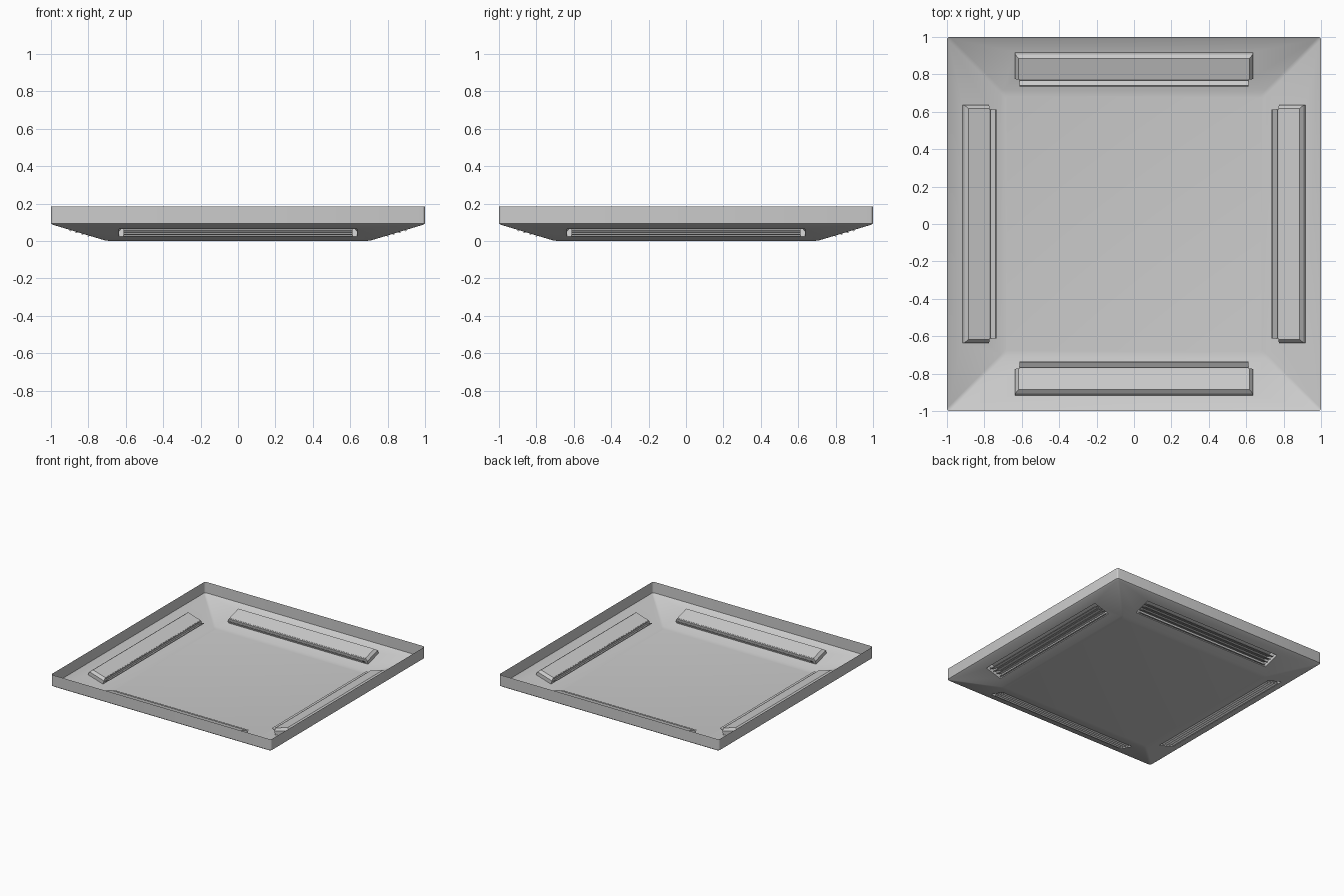
import bpy, bmesh, math
from mathutils import Vector, Matrix

cube = bpy.data.objects.get("Cube")
if cube:
    bpy.data.objects.remove(cube, do_unlink=True)

grey = bpy.data.materials.new("light grey plastic")
grey.use_nodes = True
grey.diffuse_color = (0.6, 0.6, 0.6, 1)
grey.node_tree.nodes["Principled BSDF"].inputs["Base Color"].default_value = (0.6, 0.6, 0.6, 1)

SLOPE = 0.3                      # rise of the sloping border per unit outward
TILT = math.atan(SLOPE)
SIDES = ("front", "left", "back", "right")


def finish(bm, name, smooth=True):
    mesh = bpy.data.meshes.new(name)
    bm.to_mesh(mesh)
    bm.free()
    mesh.materials.append(grey)
    ob = bpy.data.objects.new(name, mesh)
    bpy.context.collection.objects.link(ob)
    if smooth:
        bpy.ops.object.select_all(action='DESELECT')
        ob.select_set(True)
        bpy.context.view_layer.objects.active = ob
        bpy.ops.object.shade_smooth_by_angle(angle=math.radians(20))
    return ob


def side_point(side, u, d, z):
    """Point on one side: u along it, d outward from the centre."""
    return Matrix.Rotation(side * math.pi / 2, 3, 'Z') @ Vector((u, -d, z))


def on_slope(d, height=0):
    """Outward distance and z of a point raised square to the slope."""
    return d - math.sin(TILT) * height, SLOPE * (d - 0.7) + math.cos(TILT) * height


def rounded_ring(bm, d, z, r=0.015, steps=3):
    ring = []
    for side in range(4):
        for i in range(steps + 1):
            a = i / steps * math.pi / 2
            ring.append(bm.verts.new(side_point(
                side, d - r + r * math.sin(a), d - r + r * math.cos(a), z)))
    return ring


def rectangle(bm, side, u, d0, d1, height):
    corners = ((-u, d0), (u, d0), (u, d1), (-u, d1))
    return [bm.verts.new(side_point(side, x, *on_slope(d, height))) for x, d in corners]


def bridge(bm, a, b):
    n = len(a)
    for i in range(n):
        bm.faces.new((a[i], a[(i + 1) % n], b[(i + 1) % n], b[i]))


# Open tray with a sloping border; each slope opens into a raised air pocket
bm = bmesh.new()
profile = ((0.685, 0), (0.715, 0.0045), (0.99, 0.087), (1.0, 0.095), (1.0, 0.185))
rings = [rounded_ring(bm, d, z) for d, z in profile]
bm.faces.new(rings[0])
for k in range(len(rings) - 1):
    low, high = rings[k], rings[k + 1]
    n = len(low)
    for i in range(n):
        j = (i + 1) % n
        if k == 1 and i % 4 == 3:
            side = (i // 4 + 1) % 4
            hole = rectangle(bm, side, 0.635, 0.783, 0.918, 0)
            bridge(bm, [low[i], low[j], high[j], high[i]], hole)
            wall = rectangle(bm, side, 0.635, 0.783, 0.915, 0.03)
            cap = rectangle(bm, side, 0.618, 0.787, 0.9, 0.05)
            bridge(bm, hole, wall)
            bridge(bm, wall, cap)
            bm.faces.new(cap)
        else:
            bm.faces.new((low[i], low[j], high[j], high[i]))
bmesh.ops.recalc_face_normals(bm, faces=bm.faces)
finish(bm, "panel_tray")

# Slanted louvre slats in every pocket
for side, label in enumerate(SIDES):
    bm = bmesh.new()
    for i in range(4):
        d = 0.802 + 0.032 * i
        z = SLOPE * (d - 0.7) - 0.008
        section = ((d, z), (d - 0.066, z + 0.036), (d - 0.062, z + 0.041), (d + 0.004, z + 0.005))
        ends = [[bm.verts.new(side_point(side, u, *p)) for p in section] for u in (-0.612, 0.612)]
        bridge(bm, *ends)
        for end in ends:
            bm.faces.new(end)
    bmesh.ops.recalc_face_normals(bm, faces=bm.faces)
    finish(bm, label + "_louvre_slats", smooth=False)
